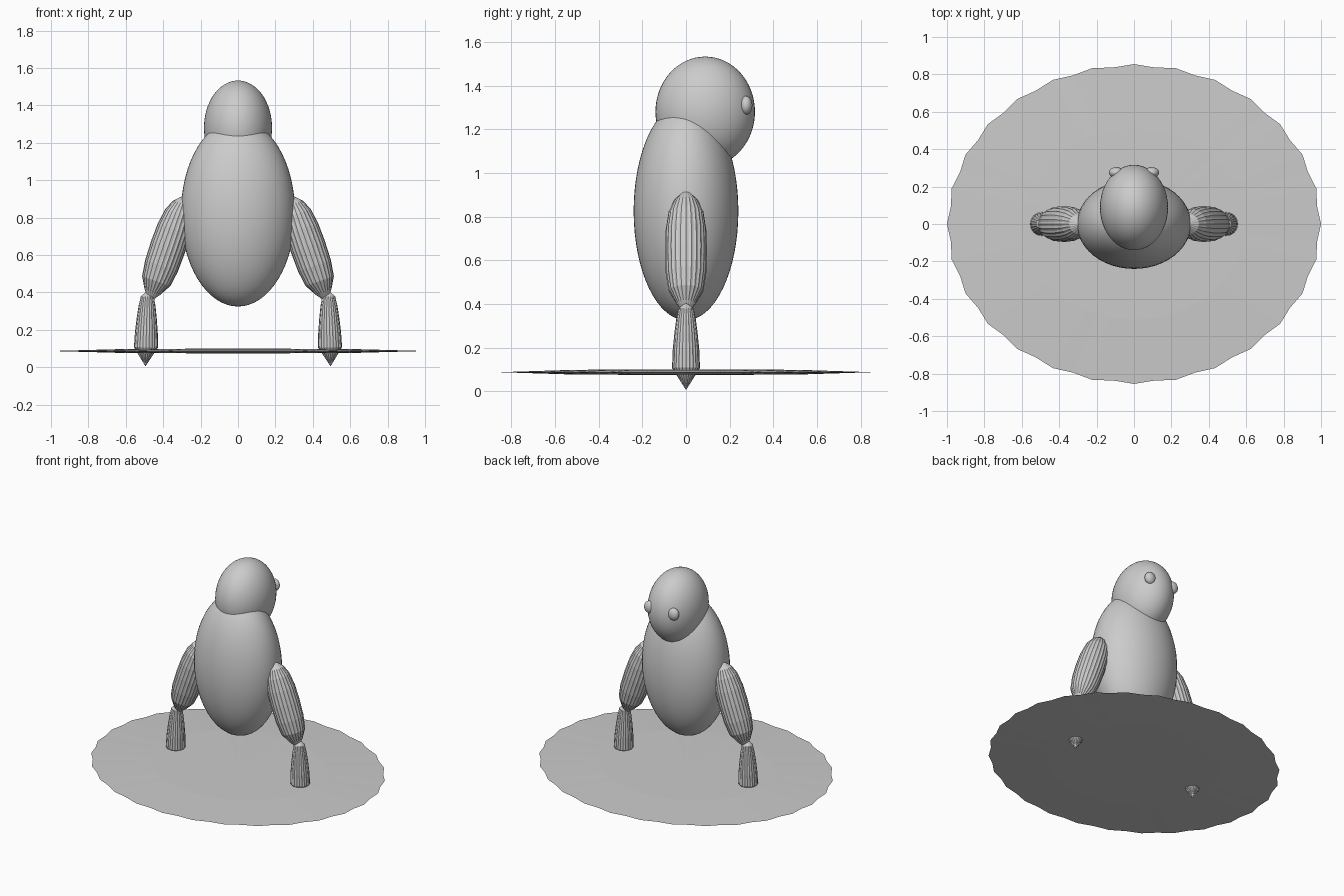
import bpy, math
from mathutils import Vector

if "Cube" in bpy.data.objects:
    bpy.data.objects.remove(bpy.data.objects["Cube"])


def ellipsoid(name, centre, radii, segments=48, rings=32):
    bpy.ops.mesh.primitive_uv_sphere_add(segments=segments, ring_count=rings, radius=1, location=centre)
    ob = bpy.context.object
    ob.name = name
    ob.scale = radii
    bpy.ops.object.transform_apply(location=False, rotation=False, scale=True)
    bpy.ops.object.shade_smooth()
    return ob


def fluted(name, top, bottom, profile, lobes, depth, stretch=(1, 1)):
    """Fluted spindle along top-bottom; profile holds (fraction, radius), pointed at both ends."""
    top, bottom = Vector(top), Vector(bottom)
    axis = bottom - top
    side_y = Vector((0, 1, 0))
    side_x = side_y.cross(-axis).normalized()
    n = lobes * 2
    verts = [top]
    for t, r in profile:
        for i in range(n):
            a = math.tau * i / n
            k = r * (1 - depth * (i % 2))
            verts.append(top + axis * t + side_x * (k * stretch[0] * math.cos(a))
                         + side_y * (k * stretch[1] * math.sin(a)))
    verts.append(bottom)
    last = len(verts) - 1
    faces = []
    for i in range(n):
        j = (i + 1) % n
        faces.append((0, 1 + i, 1 + j))
        for k in range(len(profile) - 1):
            a, b = 1 + k * n, 1 + (k + 1) * n
            faces.append((a + i, b + i, b + j, a + j))
        e = 1 + (len(profile) - 1) * n
        faces.append((e + i, last, e + j))
    me = bpy.data.meshes.new(name)
    me.from_pydata(verts, [], faces)
    me.update()
    ob = bpy.data.objects.new(name, me)
    bpy.context.collection.objects.link(ob)
    return ob


# Body and forward-set head
ellipsoid("body", (0, 0, 0.825), (0.305, 0.24, 0.5))
ellipsoid("head", (0, 0.088, 1.28), (0.182, 0.228, 0.253))

# Eyes and two-part limbs on each side
upper_profile = [(0.09, 0.055), (0.18, 0.08), (0.32, 0.093), (0.48, 0.096),
                 (0.66, 0.093), (0.8, 0.08), (0.9, 0.045)]
lower_profile = [(0.08, 0.035), (0.2, 0.045), (0.35, 0.053), (0.55, 0.061), (0.75, 0.064)]
for s, side in ((-1, "left"), (1, "right")):
    ellipsoid("eye_" + side, (s * 0.094, 0.275, 1.31), (0.04, 0.029, 0.043), 24, 16)
    fluted("upper_limb_" + side, (s * 0.277, 0, 0.925), (s * 0.477, 0, 0.345), upper_profile, 24, 0.04)
    fluted("lower_limb_" + side, (s * 0.484, 0, 0.41), (s * 0.495, 0, 0.005), lower_profile, 24, 0.04)

# Thin scalloped base disc, tapering to its rim
fluted("base_disc", (0, 0, 0.1), (0, 0, 0.074), [(0.08, 0.6), (0.5, 1.0), (0.92, 0.6)],
       28, 0.015, (1, 0.855))
